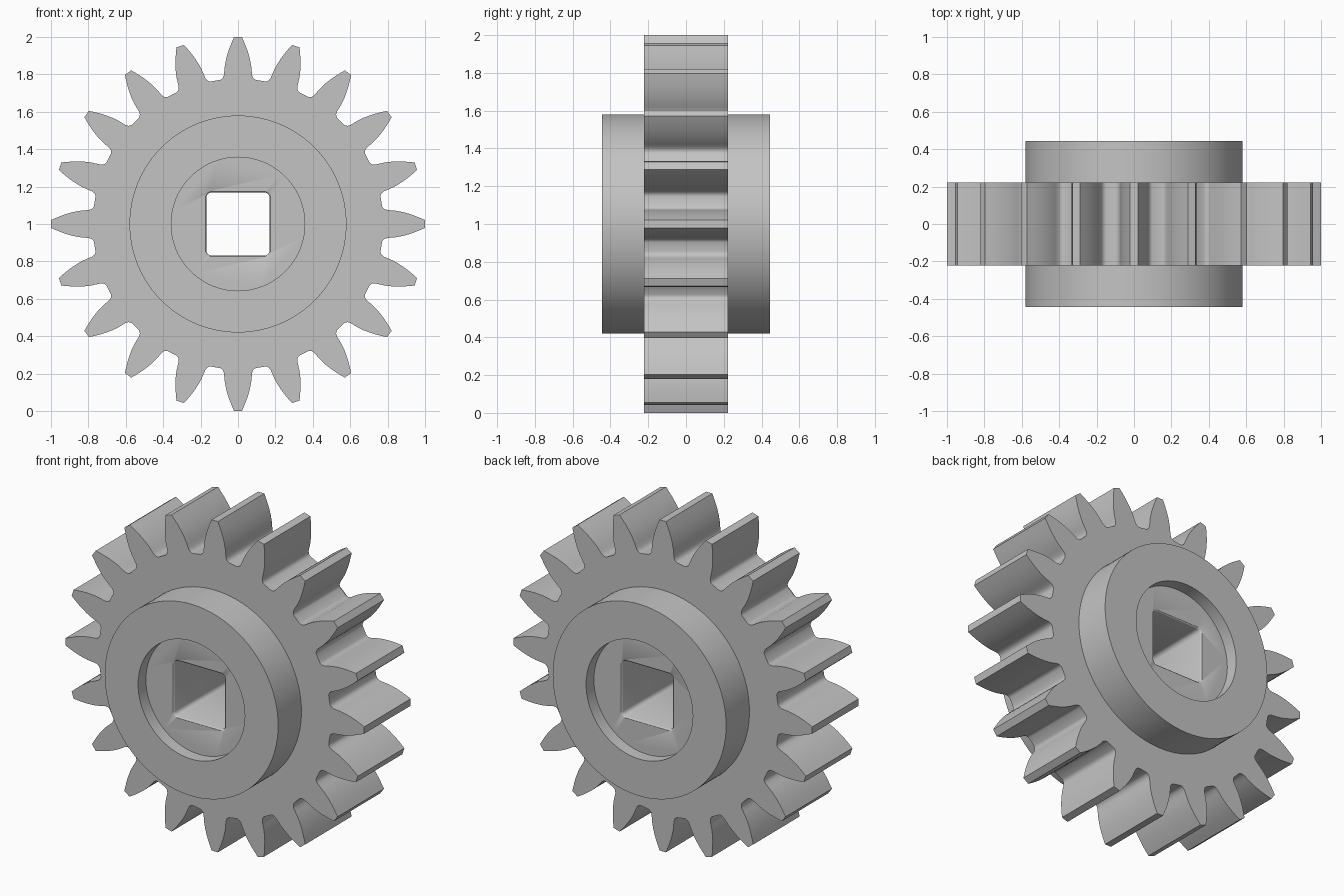
import bpy, bmesh, math

if "Cube" in bpy.data.objects:
    bpy.data.objects.remove(bpy.data.objects["Cube"], do_unlink=True)

CENTRE_Z = 1.0
TEETH = 20

steel = bpy.data.materials.new("grey steel")
steel.use_nodes = True
GREY = (0.55, 0.55, 0.55, 1)
steel.diffuse_color = GREY
steel.node_tree.nodes["Principled BSDF"].inputs["Base Color"].default_value = GREY


def loft(name, sections):
    """Closed solid through (y, outline) sections; outlines are (x, z) points."""
    bm = bmesh.new()
    rings = [[bm.verts.new((x, y, z + CENTRE_Z)) for x, z in outline]
             for y, outline in sections]
    n = len(rings[0])
    for a, b in zip(rings, rings[1:]):
        for i in range(n):
            j = (i + 1) % n
            bm.faces.new((a[i], a[j], b[j], b[i]))
    bm.faces.new(rings[0])
    bm.faces.new(rings[-1])
    bmesh.ops.recalc_face_normals(bm, faces=bm.faces)
    mesh = bpy.data.meshes.new(name)
    bm.to_mesh(mesh)
    bm.free()
    mesh.materials.append(steel)
    obj = bpy.data.objects.new(name, mesh)
    bpy.context.collection.objects.link(obj)
    return obj


def circle(radius, count=96):
    return [(radius * math.cos(math.tau * i / count),
             radius * math.sin(math.tau * i / count)) for i in range(count)]


def rounded_square(half, fillet=0.025, steps=5):
    points = []
    for quarter in range(4):
        middle = math.pi / 4 + quarter * math.pi / 2
        cx = math.copysign(half - fillet, math.cos(middle))
        cz = math.copysign(half - fillet, math.sin(middle))
        for s in range(steps + 1):
            a = (quarter + s / steps) * math.pi / 2
            points.append((cx + fillet * math.cos(a), cz + fillet * math.sin(a)))
    return points


def gear_outline():
    # Half tooth from root to tip: distance from centre, half width
    flank = [(0.770, 0.097), (0.774, 0.088), (0.783, 0.080), (0.797, 0.075),
             (0.82, 0.073), (0.85, 0.070), (0.88, 0.064), (0.91, 0.056),
             (0.94, 0.046), (0.97, 0.034), (1.0, 0.021)]
    tooth = [(r, -w) for r, w in flank] + [(r, w) for r, w in reversed(flank)]
    points = []
    for i in range(TEETH):
        a = math.tau * i / TEETH
        c, s = math.cos(a), math.sin(a)
        points += [(r * c - w * s, r * s + w * c) for r, w in tooth]
    return points


def combine(target, tool, operation):
    tool.hide_render = True
    mod = target.modifiers.new(operation, "BOOLEAN")
    mod.operation = operation
    mod.solver = "EXACT"
    mod.object = tool
    bpy.context.view_layer.objects.active = target
    bpy.ops.object.modifier_apply(modifier=mod.name)
    bpy.data.objects.remove(tool, do_unlink=True)


# Toothed wheel with a hub standing out on both sides
gear = loft("gear_wheel", [(-0.222, gear_outline()), (0.222, gear_outline())])
hub = loft("hub", [(-0.445, circle(0.58)), (0.445, circle(0.58))])
combine(gear, hub, "UNION")

# Shallow round recess in each hub face
FLOOR = 0.37
for side in (-1, 1):
    recess = loft("recess_cutter", [(side * FLOOR, circle(0.357)),
                                    (side * 0.6, circle(0.357))])
    combine(gear, recess, "DIFFERENCE")

# Square bore with softened rims
rim = [(0.5, 0.175), (FLOOR, 0.175), (FLOOR - 0.003, 0.171), (FLOOR - 0.01, 0.168)]
sizes = [(-y, h) for y, h in rim] + [(y, h) for y, h in reversed(rim)]
bore = loft("bore_cutter", [(y, rounded_square(h)) for y, h in sizes])
combine(gear, bore, "DIFFERENCE")

bpy.ops.object.select_all(action="DESELECT")
gear.select_set(True)
bpy.context.view_layer.objects.active = gear
bpy.ops.object.shade_smooth_by_angle(angle=math.radians(32))
